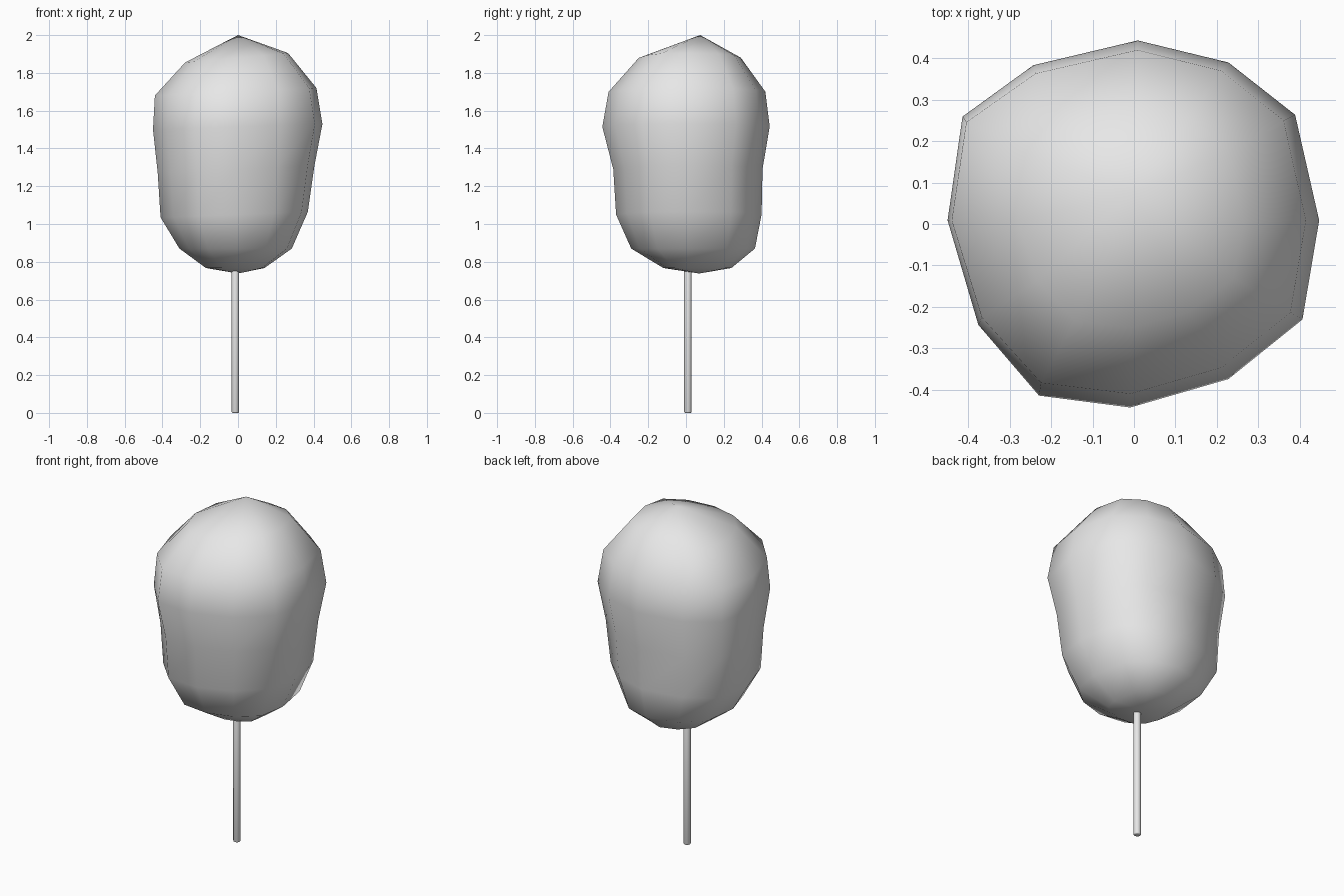
import bpy, bmesh, math
from mathutils import Vector

cube = bpy.data.objects.get("Cube")
if cube:
    bpy.data.objects.remove(cube, do_unlink=True)

grey = bpy.data.materials.new("plain_grey")
grey.use_nodes = True
grey.diffuse_color = (0.8, 0.8, 0.8, 1)
grey.node_tree.nodes["Principled BSDF"].inputs["Base Color"].default_value = (0.8, 0.8, 0.8, 1)


def finish(bm, name):
    bmesh.ops.recalc_face_normals(bm, faces=bm.faces)
    for f in bm.faces:
        f.smooth = True
    mesh = bpy.data.meshes.new(name)
    bm.to_mesh(mesh)
    bm.free()
    mesh.materials.append(grey)
    obj = bpy.data.objects.new(name, mesh)
    bpy.context.collection.objects.link(obj)
    return obj


# Lumpy floss: one uneven outline, scaled by each ring's reach in four directions
outline = [(1, 0.02), (0.87, 0.595), (0.51, 0.88), (0.02, 1), (-0.54, 0.865), (-0.92, 0.585),
           (-1, 0.02), (-0.835, -0.55), (-0.51, -0.935), (-0.02, -1), (0.51, -0.845), (0.91, -0.52)]
# z, tilt, reach to -x, +x, -y, +y
rings = [(0.767, 0.0, 0.17, 0.14, 0.12, 0.24),
         (0.87, 0.0, 0.31, 0.285, 0.29, 0.365),
         (1.05, 0.015, 0.41, 0.37, 0.37, 0.40),
         (1.29, 0.02, 0.425, 0.405, 0.385, 0.405),
         (1.515, 0.015, 0.45, 0.447, 0.443, 0.443),
         (1.70, 0.02, 0.44, 0.415, 0.41, 0.42),
         (1.88, 0.025, 0.28, 0.265, 0.25, 0.29)]

bm = bmesh.new()
loops = []
for z, tilt, left, right, front, back in rings:
    loops.append([bm.verts.new((x * (right if x > 0 else left),
                                y * (back if y > 0 else front), z + tilt * x))
                  for x, y in outline])
bottom = bm.verts.new((0, 0.07, 0.738))
top = bm.verts.new((0, 0.075, 2.0))
n = len(outline)
for i in range(n):
    j = (i + 1) % n
    for a, b in zip(loops, loops[1:]):
        bm.faces.new((a[i], a[j], b[j], b[i]))
    bm.faces.new((loops[0][j], loops[0][i], bottom))
    bm.faces.new((loops[-1][i], loops[-1][j], top))
finish(bm, "candy_floss")

# Thin stick with softened ends
bm = bmesh.new()
height = 0.9
bmesh.ops.create_cone(bm, cap_ends=True, segments=12, radius1=0.02, radius2=0.02, depth=height)
bmesh.ops.translate(bm, verts=bm.verts, vec=Vector((-0.014, 0.01, height / 2)))
rims = [e for e in bm.edges if abs(e.verts[0].co.z - e.verts[1].co.z) < 0.01]
bmesh.ops.bevel(bm, geom=rims, offset=0.006, segments=2, profile=0.5, affect='EDGES')
finish(bm, "stick")
